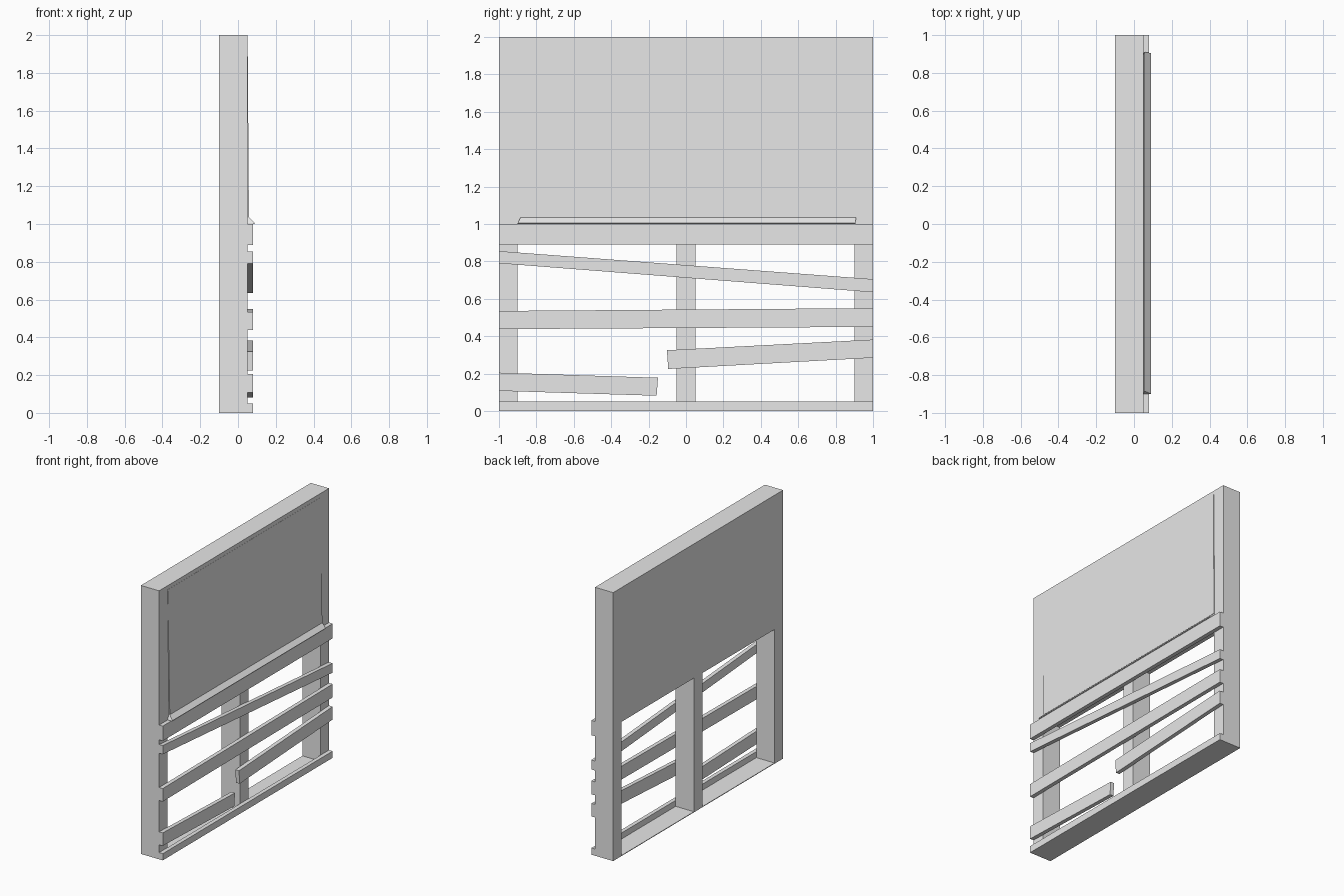
import bpy
import bmesh

cube = bpy.data.objects.get("Cube")
if cube:
    bpy.data.objects.remove(cube, do_unlink=True)

grey = bpy.data.materials.new("plain_grey")
grey.use_nodes = True
COLOR = (0.8, 0.8, 0.8, 1)
grey.diffuse_color = COLOR
grey.node_tree.nodes["Principled BSDF"].inputs["Base Color"].default_value = COLOR

BACK, FACE, FRONT = -0.10, 0.05, 0.08


def loft(name, rings):
    """Solid skinned through matching closed rings, capped at both ends."""
    bm = bmesh.new()
    loops = [[bm.verts.new(p) for p in ring] for ring in rings]
    n = len(loops[0])
    for a, b in zip(loops, loops[1:]):
        for i in range(n):
            j = (i + 1) % n
            bm.faces.new((a[i], a[j], b[j], b[i]))
    bm.faces.new(loops[0])
    bm.faces.new(loops[-1])
    bmesh.ops.recalc_face_normals(bm, faces=bm.faces)
    mesh = bpy.data.meshes.new(name)
    bm.to_mesh(mesh)
    bm.free()
    mesh.materials.append(grey)
    obj = bpy.data.objects.new(name, mesh)
    bpy.context.collection.objects.link(obj)
    return obj


def board(name, outline, x0, x1):
    """Board with a (y, z) outline and thickness along x."""
    return loft(name, [[(x, y, z) for y, z in outline] for x in (x0, x1)])


def box(name, y0, y1, z0, z1, x0, x1):
    return board(name, [(y0, z0), (y1, z0), (y1, z1), (y0, z1)], x0, x1)


# Solid upper wall, posts and thin sill
box("upper_wall", -1, 1, 1, 2, BACK, FACE)
for label, y0, y1 in (("right", -1, -0.9), ("middle", -0.05, 0.05), ("left", 0.9, 1)):
    box(label + "_post", y0, y1, 0, 1, BACK, FACE)
box("floor_sill", -1, 1, 0, 0.005, BACK, FACE)

# Straight rails
box("top_rail", -1, 1, 0.89, 1, FACE, FRONT)
box("bottom_rail", -1, 1, 0, 0.05, FACE, FRONT)

# Crooked and broken planks
planks = {
    "slanted_plank": [(-1, 0.79), (1, 0.635), (1, 0.705), (-1, 0.855)],
    "middle_plank": [(-1, 0.438), (1, 0.45), (1, 0.55), (-1, 0.535)],
    "broken_plank_left": [(-0.095, 0.225), (1, 0.285), (1, 0.382), (-0.102, 0.325)],
    "broken_plank_right": [(-1, 0.108), (-0.157, 0.082), (-0.15, 0.178), (-1, 0.205)],
}
for name, outline in planks.items():
    board(name, outline, FACE, FRONT)

# Sheet leaning out of the wall, flaring into a lip at its foot
sections = [(1.0, FACE + 0.035, -0.9, 0.905), (1.005, 0.09, -0.9, 0.905),
            (1.035, 0.058, -0.885, 0.91), (1.97, 0.051, -0.9, 0.9)]
loft("leaning_sheet", [[(0.04, y0, z), (x, y0, z), (x, y1, z), (0.04, y1, z)]
                       for z, x, y0, y1 in sections])
